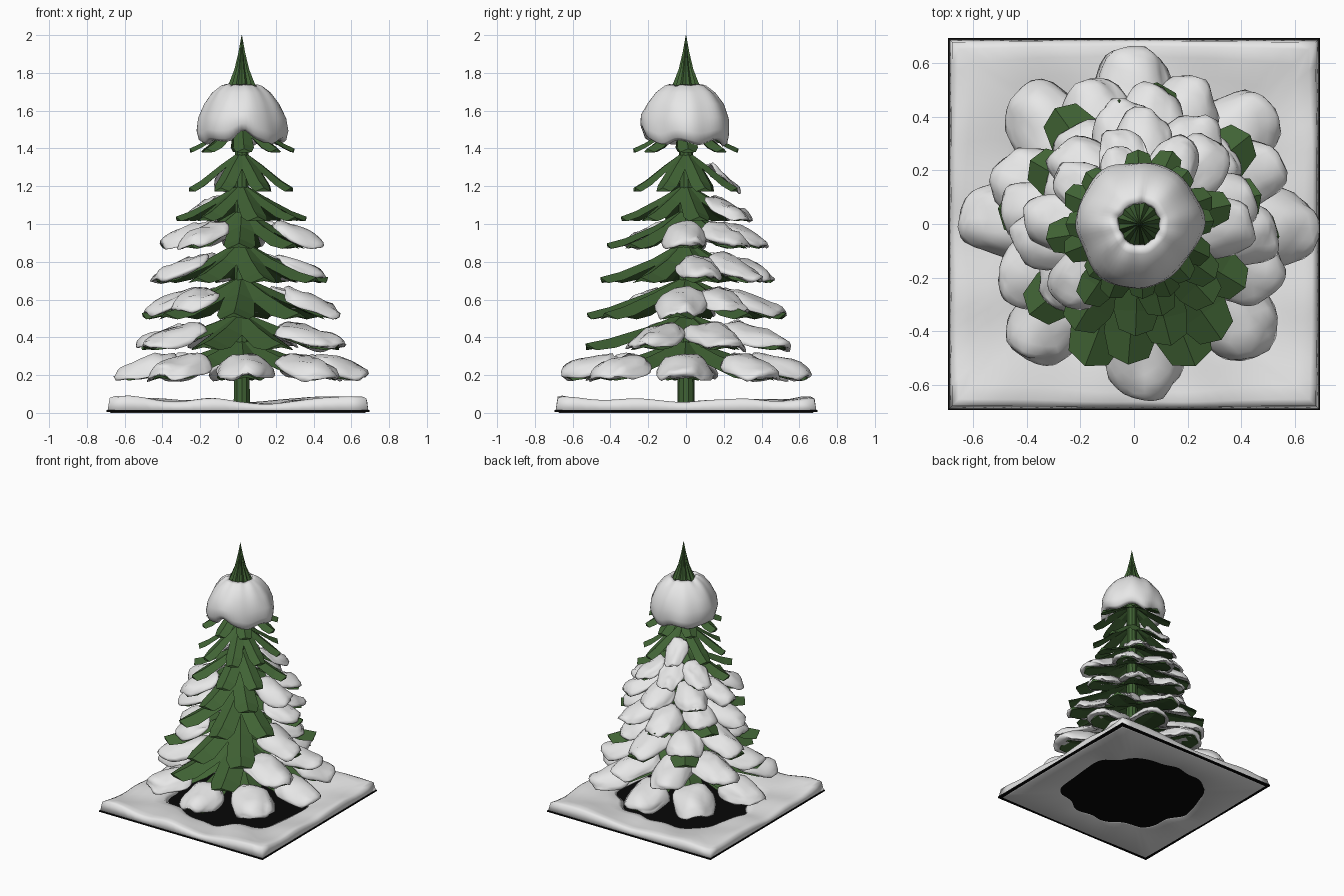
import bpy, bmesh, math, random
from mathutils import Vector, noise

random.seed(4)
cube = bpy.data.objects.get("Cube")
if cube:
    bpy.data.objects.remove(cube)

AXIS = 0.02      # trunk position on x


def material(name, rgb):
    m = bpy.data.materials.new(name)
    m.use_nodes = True
    m.diffuse_color = (*rgb, 1)
    bsdf = m.node_tree.nodes["Principled BSDF"]
    bsdf.inputs["Base Color"].default_value = (*rgb, 1)
    bsdf.inputs["Roughness"].default_value = 0.9
    return m


GREEN = material("needle green", (0.052, 0.125, 0.035))
SNOW = material("snow white", (0.8, 0.8, 0.8))
BLACK = material("bare earth black", (0.002, 0.002, 0.002))


def finish(bm, name, mat, smooth=False):
    bmesh.ops.recalc_face_normals(bm, faces=bm.faces)
    mesh = bpy.data.meshes.new(name)
    bm.to_mesh(mesh)
    bm.free()
    mesh.materials.append(mat)
    for p in mesh.polygons:
        p.use_smooth = smooth
    obj = bpy.data.objects.new(name, mesh)
    bpy.context.collection.objects.link(obj)
    return obj


def bridge(bm, rings, closed=False):
    """Join rings of vertices with quads; closed also joins last to first."""
    pairs = list(zip(rings, rings[1:]))
    if closed:
        pairs.append((rings[-1], rings[0]))
    for a, b in pairs:
        n = len(a)
        for i in range(n):
            j = (i + 1) % n
            bm.faces.new((a[i], a[j], b[j], b[i]))


def wobble(p, scale, amount):
    return noise.noise(Vector(p) * scale) * amount


# Ground slab
bm = bmesh.new()
bmesh.ops.create_cube(bm, size=1)
for v in bm.verts:
    v.co = (v.co.x * 1.39, v.co.y * 1.39, 0.009 + v.co.z * 0.01)
finish(bm, "ground_slab", BLACK)

# Snow sheet on the ground, bare round the trunk and piled up at the corners
bm = bmesh.new()
section = [(0, .016), (.08, .034), (.25, .044), (.5, .05), (.75, .055), (.9, .055),
           (.97, .045), (1, .014), (.92, 0), (.1, 0)]
rings = []
for s, z in section:
    ring = []
    for i in range(96):
        a = math.tau * i / 96
        c, d = math.cos(a), math.sin(a)
        hole = 0.45 + wobble((c, d, 3), 2.5, 0.08)
        edge = 0.69 / max(abs(c), abs(d))
        r = hole + (edge - hole) * s
        x, y = r * c, r * d
        if z > 0.03:
            ring.append(bm.verts.new((x, y, z + 0.06 * abs(x * y) + wobble((x, y, 0), 3.5, 0.03))))
        else:
            ring.append(bm.verts.new((x, y, z)))
    rings.append(ring)
bridge(bm, rings, closed=True)
finish(bm, "ground_snow", SNOW, True)

# Trunk
bm = bmesh.new()
bmesh.ops.create_cone(bm, segments=10, cap_ends=True, radius1=0.045, radius2=0.035, depth=1.72)
bmesh.ops.translate(bm, verts=bm.verts, vec=(AXIS, 0, 0.88))
finish(bm, "trunk", GREEN)

# Fluted tip
bm = bmesh.new()
rings = []
for r, z in [(.1, 1.68), (.07, 1.745), (.04, 1.82), (.018, 1.91), (.001, 2.0)]:
    ring = []
    for i in range(24):
        a = math.tau * i / 24
        k = r * (1 if i % 2 else 0.8)
        ring.append(bm.verts.new((AXIS + k * math.cos(a), k * math.sin(a), z)))
    rings.append(ring)
bridge(bm, rings)
finish(bm, "tree_tip", GREEN)


# Branch tiers: tip radius, tip height, root height, half width, turn in degrees,
# bend (below 1 sags early), half angle of the front sector that carries no snow
TIERS = [
    (.64, .20, .40, .11, 0, .8, 0),
    (.56, .36, .54, .105, 22, .8, 40),
    (.53, .52, .73, .1, -7, .85, 50),
    (.46, .71, .93, .09, 12, .7, 50),
    (.41, .89, 1.10, .085, 0, .7, 45),
    (.35, 1.03, 1.22, .07, 12, .9, 125),
    (.29, 1.18, 1.39, .058, 22, 1.1, 160),
    (.27, 1.39, 1.55, .055, 0, 1.1, 360),
    (.20, 1.53, 1.68, .045, 22, 1.1, 360),
]
BARE_CENTRE = -80


def place(angle, r, side, z):
    c, s = math.cos(angle), math.sin(angle)
    return (AXIS + r * c - side * s, r * s + side * c, z)


def ridge_height(t, tip, root, bend):
    return root + (tip - root) * t ** bend


def add_branch(bm, angle, R, tip, root, w, bend):
    """Drooping strip folded along a ridge, ending in a blunt point."""
    rings = []
    for t, k in [(.04, .35), (.4, .85), (.78, 1), (.95, .75)]:
        z = ridge_height(t, tip, root, bend)
        ridge_t = t + (0.06 if t > 0.9 else 0)
        drop = 0.45 * w * k
        pts = [place(angle, R * t, -w * k, z - drop), place(angle, R * ridge_t, 0, z),
               place(angle, R * t, w * k, z - drop),
               place(angle, R * (ridge_t - 0.01), 0, z - 0.02)]
        rings.append([bm.verts.new(p) for p in pts])
    bridge(bm, rings)
    bm.faces.new(rings[0])
    bm.faces.new(rings[-1])


def add_snow(bm, angle, R, tip, root, w, bend, start, end, thick):
    """Soft pad lying on a branch, wide at the inner end to meet its neighbours."""
    seed = random.uniform(0, 50)
    mid, half = (start + end) / 2, (end - start) / 2
    made = bmesh.ops.create_icosphere(bm, subdivisions=3, radius=1)
    for v in made["verts"]:
        p = v.co.copy()
        puff = 1 + wobble(p + Vector((seed, 0, 0)), 1.2, 0.22)
        x = math.copysign(abs(p.x) ** 0.75, p.x) * puff
        y = math.copysign(abs(p.y) ** 0.75, p.y) * puff
        t = max(mid + half * x, 0.05)
        z = ridge_height(t, tip, root, bend) + 0.008
        z += thick * puff * (p.z if p.z > 0 else 0.5 * p.z) - 0.4 * w * y * y
        z += wobble((t * 4, y * 2, seed), 1.2, 0.025)
        v.co = place(angle, R * t, w * y * (1.3 - 0.2 * x), z)


for n, (R, tip, root, w, turn, bend, bare) in enumerate(TIERS, 1):
    branches, snow = bmesh.new(), bmesh.new()
    thick = 0.055 if n == 1 else 0.042 if n < 6 else 0.02
    for i in range(8):
        deg = turn + 45 * i
        angle = math.radians(deg + random.uniform(-3, 3))
        add_branch(branches, angle, R * random.uniform(.98, 1.03), tip, root, w, bend)
        away = abs((deg - BARE_CENTRE + 180) % 360 - 180)
        if away > bare:
            # the third and fourth tiers let some green tips show
            end = 1.04
            if n == 3 or (n == 4 and i % 3 == 0):
                end = 0.84 if i % 2 else 0.98
            start = 0.55 if n == 1 else 0.4
            add_snow(snow, angle, R, tip, root, w, bend, start, end, thick)
    finish(branches, f"branches_tier_{n}", GREEN)
    if snow.verts:
        finish(snow, f"branch_snow_tier_{n}", SNOW, True)
    else:
        snow.free()

# Snow cap: hollow dome with a scalloped rim and a notch at the front
bm = bmesh.new()
section = [(.075, 1.71), (.085, 1.738), (.11, 1.73), (.155, 1.695), (.2, 1.635), (.232, 1.56),
           (.238, 1.49), (.226, 1.445), (.2, 1.43), (.18, 1.46), (.16, 1.53), (.1, 1.65)]
rings = []
for r, z in section:
    ring = []
    low = min(max((1.62 - z) / 0.19, 0), 1)
    for i in range(64):
        a = math.tau * i / 64
        c, d = math.cos(a), math.sin(a)
        rr = r * (1 + 0.03 * low * math.cos(6 * a) + wobble((c, d, z * 2), 1.8, 0.1))
        notch = 0.07 * math.exp(-((a - 1.5 * math.pi) / 0.25) ** 2)
        zz = z + low * (notch + 0.012 * math.cos(6 * a + 1)) + wobble((c, d, 7), 2, 0.015)
        ring.append(bm.verts.new((AXIS + rr * c, rr * d, zz)))
    rings.append(ring)
bridge(bm, rings, closed=True)
finish(bm, "snow_cap", SNOW, True)
